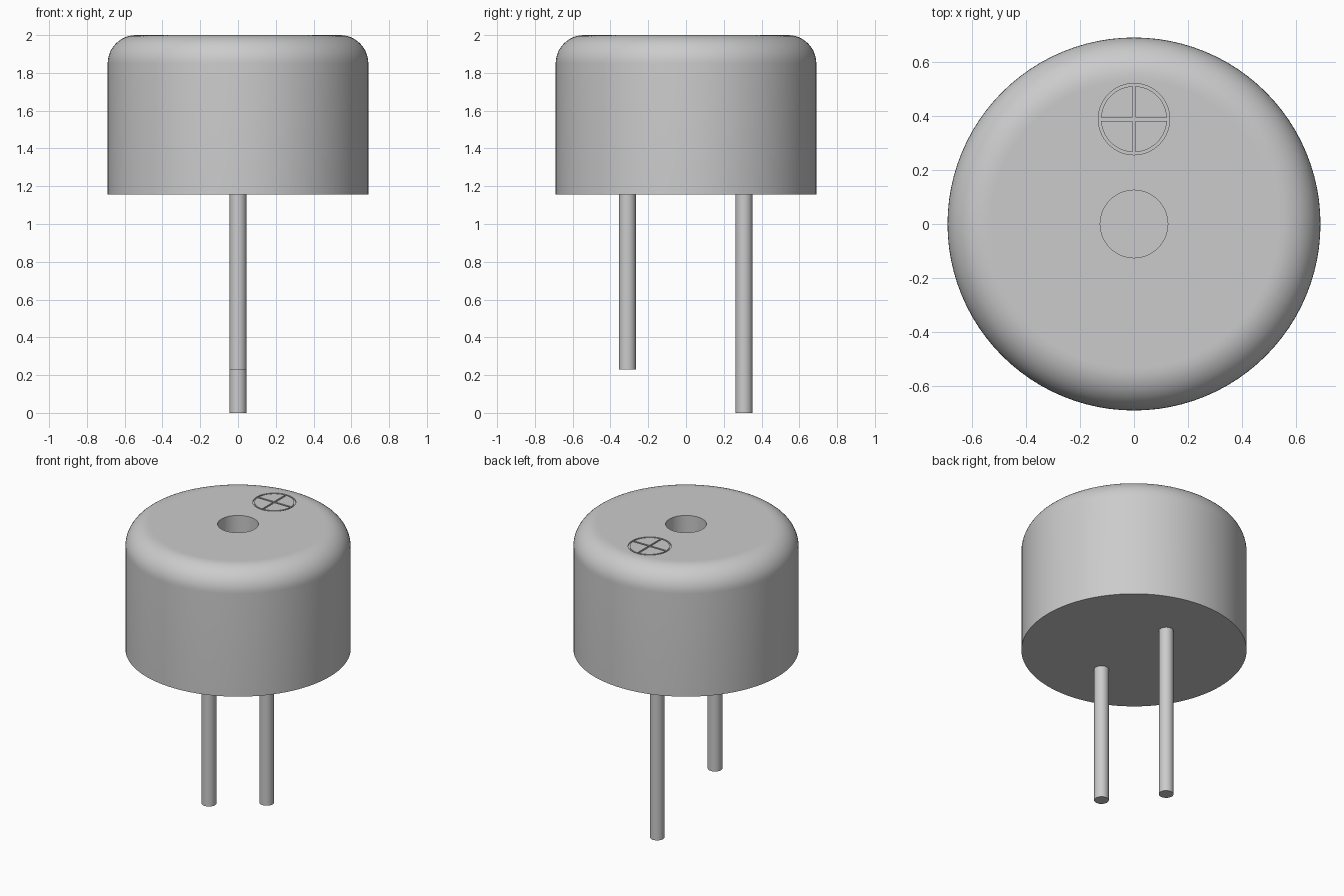
import bpy, bmesh, math

if "Cube" in bpy.data.objects:
    bpy.data.objects.remove(bpy.data.objects["Cube"])

BOTTOM, TOP, R, FILLET = 1.155, 2.0, 0.69, 0.15
HOLE_R, HOLE_DEPTH = 0.125, 0.25
MARK_Y, GROOVE = 0.388, 0.012


def lathe(name, profile, steps, closed=False, offset=(0, 0, 0)):
    """Spin an (r, z) profile around the z axis into a solid."""
    bm = bmesh.new()
    verts = [bm.verts.new((r, 0, z)) for r, z in profile]
    pairs = list(zip(verts, verts[1:])) + ([(verts[-1], verts[0])] if closed else [])
    edges = [bm.edges.new(p) for p in pairs]
    bmesh.ops.spin(bm, geom=verts + edges, cent=(0, 0, 0), axis=(0, 0, 1),
                   angle=math.tau, steps=steps)
    bmesh.ops.remove_doubles(bm, verts=bm.verts, dist=1e-5)
    bmesh.ops.recalc_face_normals(bm, faces=bm.faces)
    bmesh.ops.translate(bm, verts=bm.verts, vec=offset)
    mesh = bpy.data.meshes.new(name)
    bm.to_mesh(mesh)
    bm.free()
    obj = bpy.data.objects.new(name, mesh)
    bpy.context.collection.objects.link(obj)
    return obj


def activate(obj):
    bpy.ops.object.select_all(action='DESELECT')
    obj.select_set(True)
    bpy.context.view_layer.objects.active = obj


# Round housing with filleted top rim and blind sound hole
arc = [(R - FILLET + FILLET * math.cos(a), TOP - FILLET + FILLET * math.sin(a))
       for a in (math.pi / 2 * i / 12 for i in range(13))]
profile = [(0, BOTTOM), (R, BOTTOM)] + arc + [
    (R - FILLET - 0.01, TOP), (HOLE_R, TOP),
    (HOLE_R, TOP - HOLE_DEPTH), (0, TOP - HOLE_DEPTH)]
housing = lathe("housing", profile, 96)

# Polarity mark: engraved ring and cross
lo, hi = TOP - 0.008, TOP + 0.02
cutters = [lathe("mark_ring_cutter", [(0.122, lo), (0.132, lo), (0.132, hi), (0.122, hi)],
                 64, closed=True, offset=(0, MARK_Y, 0))]
for name, sx, sy in (("mark_bar_x_cutter", 0.254, GROOVE), ("mark_bar_y_cutter", GROOVE, 0.254)):
    bpy.ops.mesh.primitive_cube_add(size=1, location=(0, MARK_Y, (lo + hi) / 2))
    bar = bpy.context.object
    bar.name = name
    bar.scale = (sx, sy, hi - lo)
    cutters.append(bar)
for cutter in cutters:
    cutter.hide_render = True
    mod = housing.modifiers.new(cutter.name, 'BOOLEAN')
    mod.operation, mod.solver, mod.object = 'DIFFERENCE', 'EXACT', cutter
    activate(housing)
    bpy.ops.object.modifier_apply(modifier=mod.name)
    bpy.data.objects.remove(cutter)

# Long and short lead pins
pins = [lathe(name, [(0, z), (0.045, z), (0.045, BOTTOM + 0.01), (0, BOTTOM + 0.01)], 32,
              offset=(0, y, 0))
        for name, y, z in (("long_pin", 0.307, 0), ("short_pin", -0.31, 0.23))]

for obj in [housing] + pins:
    activate(obj)
    bpy.ops.object.shade_smooth_by_angle(angle=math.radians(30))
